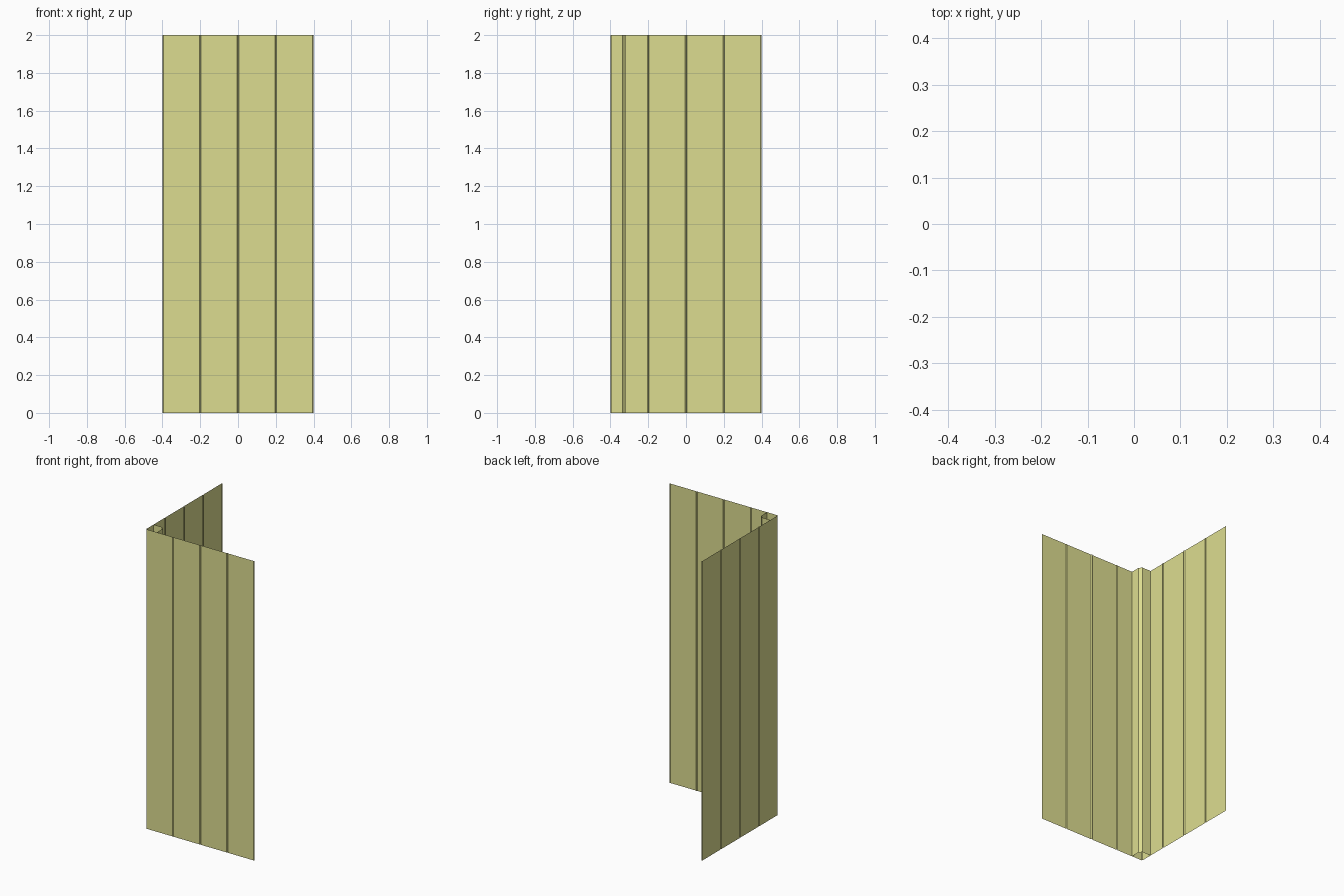
import bpy

if "Cube" in bpy.data.objects:
    bpy.data.objects.remove(bpy.data.objects["Cube"])

HEIGHT = 2.0
HALF = 0.4       # half length of each wall
BOARD = 0.2      # board spacing
G = 0.005        # half width and depth of the grooves
POST = 0.08      # corner post size
CHAMFER = 0.017

mat = bpy.data.materials.new("olive_panel")
mat.diffuse_color = (0.72, 0.72, 0.28, 1.0)
mat.use_nodes = True
mat.node_tree.nodes["Principled BSDF"].inputs["Base Color"].default_value = mat.diffuse_color


def extrude_profile(name, points):
    """Open vertical sheet following a plan profile."""
    n = len(points)
    verts = [(x, y, z) for z in (0.0, HEIGHT) for x, y in points]
    faces = [(i, i + 1, n + i + 1, n + i) for i in range(n - 1)]
    mesh = bpy.data.meshes.new(name)
    mesh.from_pydata(verts, [], faces)
    mesh.materials.append(mat)
    obj = bpy.data.objects.new(name, mesh)
    bpy.context.collection.objects.link(obj)
    return obj


# Board wall profile: flat boards joined by V grooves, half groove at each end
wall = [(-HALF, -HALF + G)]
for i in range(4):
    left = -HALF + i * BOARD
    right = left + BOARD
    wall += [(left + G, -HALF), (right - G, -HALF), (right, -HALF + G)]

extrude_profile("front_wall", wall)

# Side wall is the front wall mirrored across the corner diagonal
side = [(y, x) for x, y in reversed(wall[1:])]
extrude_profile("side_wall", side)

# Chamfered post on the inside of the corner
p = -HALF + POST
extrude_profile("corner_post", [
    (p, -HALF), (p, p - CHAMFER), (p - CHAMFER, p), (-HALF, p)])
